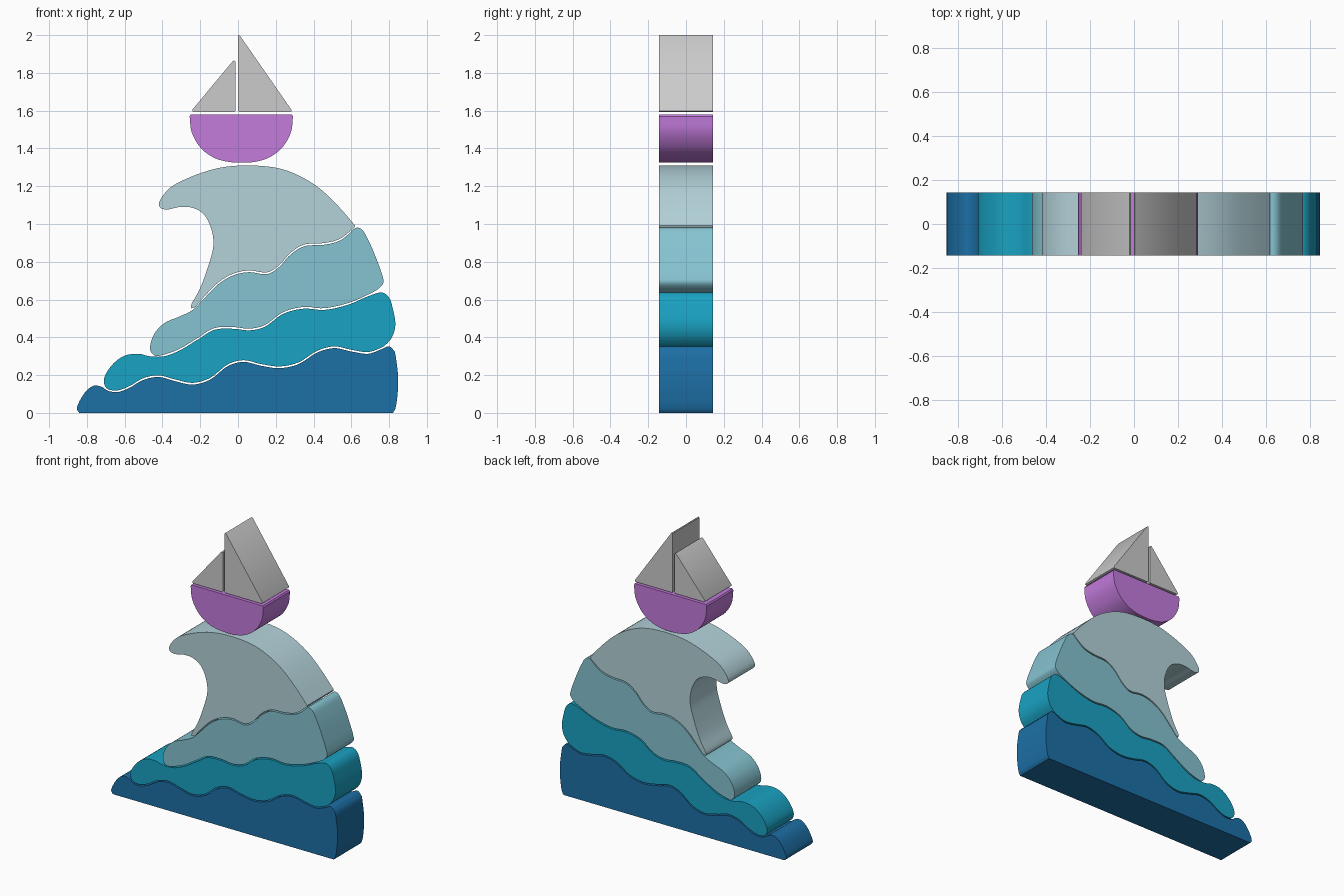
import bpy
import bmesh
from mathutils import Vector

HALF = 0.143   # half thickness of every slab
GAP = 0.009    # clearance between stacked waves


def smooth(pts, closed=False, steps=5):
    """Centripetal Catmull-Rom curve through the points."""
    p = [Vector(q) for q in pts]
    p = [p[-1]] + p + p[:2] if closed else [2 * p[0] - p[1]] + p + [2 * p[-1] - p[-2]]
    out = []
    for a, b, c, d in zip(p, p[1:], p[2:], p[3:]):
        t0 = 0.0
        t1 = t0 + (b - a).length ** 0.5
        t2 = t1 + (c - b).length ** 0.5
        t3 = t2 + (d - c).length ** 0.5
        for i in range(steps):
            t = t1 + (t2 - t1) * i / steps
            a1 = a.lerp(b, (t - t0) / (t1 - t0))
            a2 = b.lerp(c, (t - t1) / (t2 - t1))
            a3 = c.lerp(d, (t - t2) / (t3 - t2))
            b1 = a1.lerp(a2, (t - t0) / (t2 - t0))
            b2 = a2.lerp(a3, (t - t1) / (t3 - t1))
            out.append(b1.lerp(b2, (t - t1) / (t2 - t1)))
    if not closed:
        out.append(p[-2])
    return out


def lift(pts):
    return [(x, z + GAP) for x, z in pts]


def slab(name, outline, color=None):
    """Extrude an x-z outline through the thickness."""
    bm = bmesh.new()
    face = bm.faces.new([bm.verts.new((q[0], -HALF, q[1])) for q in outline])
    ext = bmesh.ops.extrude_face_region(bm, geom=[face])
    moved = [v for v in ext["geom"] if isinstance(v, bmesh.types.BMVert)]
    bmesh.ops.translate(bm, verts=moved, vec=(0, 2 * HALF, 0))
    bmesh.ops.recalc_face_normals(bm, faces=bm.faces)
    mesh = bpy.data.meshes.new(name)
    bm.to_mesh(mesh)
    bm.free()
    ob = bpy.data.objects.new(name, mesh)
    bpy.context.collection.objects.link(ob)
    if color:
        mat = bpy.data.materials.new(name + "_paint")
        mat.diffuse_color = (*color, 1)
        mesh.materials.append(mat)
    bpy.ops.object.select_all(action='DESELECT')
    ob.select_set(True)
    bpy.context.view_layer.objects.active = ob
    bpy.ops.object.shade_smooth_by_angle(angle=0.6)


# Shared wave lines between neighbouring layers, left to right
wave1 = [(-.64, .11), (-.58, .13), (-.50, .175), (-.42, .19), (-.34, .17), (-.24, .15),
         (-.15, .175), (-.05, .25), (.03, .27), (.12, .25), (.22, .237), (.32, .258),
         (.42, .32), (.51, .343), (.60, .325), (.69, .313), (.75, .333)]
wave2 = [(-.39, .30), (-.31, .33), (-.21, .39), (-.125, .44), (-.02, .445), (.06, .437),
         (.14, .455), (.24, .525), (.35, .552), (.455, .545), (.59, .575), (.69, .618)]
wave3 = [(-.18, .605), (-.10, .685), (-.02, .73), (.06, .745), (.155, .735), (.215, .77),
         (.28, .84), (.35, .882), (.455, .89), (.535, .91), (.59, .95)]

# Bottom wave, flat underneath
slab("bottom_wave",
     smooth([(-.84, 0), (-.853, .02), (-.84, .06), (-.80, .12), (-.76, .145), (-.72, .137),
             (-.69, .118)] + wave1 + [(.80, .352), (.83, .325)])
     + smooth([(.835, .30), (.847, .20), (.845, .10), (.832, .02), (.82, 0)]),
     (.012, .16, .38))

# Second wave
slab("second_wave",
     smooth(lift(wave1) + [(.775, .355), (.815, .40), (.833, .465), (.82, .55), (.80, .61),
                           (.765, .637)] + wave2[::-1]
            + [(-.47, .30), (-.52, .312), (-.60, .303), (-.67, .25), (-.71, .175),
               (-.695, .13)], closed=True),
     (.01, .36, .54))

# Third wave
slab("third_wave",
     smooth(lift(wave2) + [(.745, .658), (.77, .69), (.765, .725), (.735, .81), (.69, .915),
                           (.655, .972), (.625, .98)] + wave3[::-1]
            + [(-.24, .545), (-.31, .51), (-.39, .475), (-.445, .415), (-.465, .335),
               (-.44, .303)], closed=True),
     (.24, .55, .64))

# Curling crest
slab("wave_crest",
     smooth([(-.225, .56)] + lift(wave3) + [(.617, .982)])
     + smooth([(.62, .992), (.535, 1.09), (.43, 1.19), (.325, 1.255), (.215, 1.295), (.06, 1.31),
               (-.10, 1.297), (-.26, 1.245), (-.365, 1.187), (-.418, 1.11), (-.41, 1.085),
               (-.375, 1.077), (-.31, 1.09), (-.245, 1.087), (-.185, 1.055), (-.145, .985),
               (-.13, .89), (-.16, .77), (-.205, .65), (-.25, .565), (-.247, .553)]),
     (.45, .65, .70))

# Boat hull
slab("boat_hull",
     [(-.25, 1.58)]
     + smooth([(-.256, 1.57), (-.245, 1.485), (-.195, 1.40), (-.125, 1.35), (-.05, 1.329),
               (.02, 1.325), (.09, 1.329), (.16, 1.35), (.23, 1.40), (.28, 1.485), (.291, 1.57)])
     + [(.285, 1.58)],
     (.55, .20, .72))

# Sails
slab("small_sail", [(-.235, 1.593), (-.02, 1.593), (-.014, 1.599), (-.014, 1.86),
                    (-.02, 1.867), (-.03, 1.86), (-.241, 1.606), (-.242, 1.597)])
slab("large_sail", [(.006, 1.593), (.277, 1.593), (.284, 1.597), (.282, 1.606),
                    (.011, 1.996), (.004, 2.0), (0, 1.995), (0, 1.599)])
